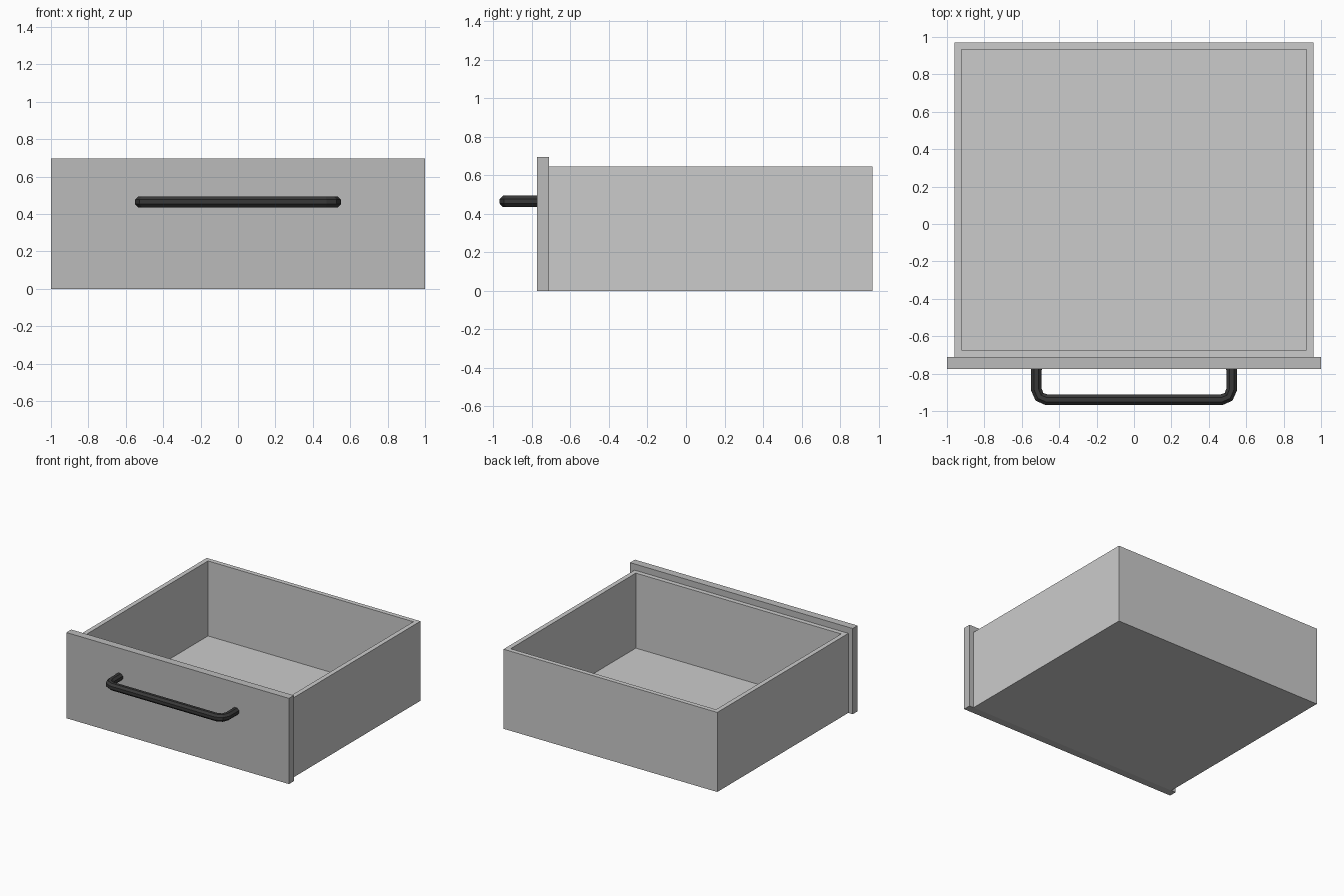
import bpy, bmesh
from math import sin, cos, pi
from mathutils import Vector

if "Cube" in bpy.data.objects:
    bpy.data.objects.remove(bpy.data.objects["Cube"])


def material(name, grey):
    m = bpy.data.materials.new(name)
    m.diffuse_color = (grey, grey, grey, 1)
    m.use_nodes = True
    m.node_tree.nodes["Principled BSDF"].inputs["Base Color"].default_value = m.diffuse_color
    return m


def add_object(name, bm, mat=None):
    bmesh.ops.recalc_face_normals(bm, faces=bm.faces)
    me = bpy.data.meshes.new(name)
    bm.to_mesh(me)
    bm.free()
    ob = bpy.data.objects.new(name, me)
    bpy.context.collection.objects.link(ob)
    if mat:
        me.materials.append(mat)
    return ob


def block(x0, x1, y0, y1, z0, z1):
    bm = bmesh.new()
    bmesh.ops.create_cube(bm, size=1)
    for v in bm.verts:
        v.co = Vector((x1 if v.co.x > 0 else x0,
                       y1 if v.co.y > 0 else y0,
                       z1 if v.co.z > 0 else z0))
    return bm


# Drawer tray: inset the top face, then sink it to the floor
WALL, FLOOR, TOP = 0.053, 0.037, 0.646
bm = block(-0.96, 0.96, -0.711, 0.97, 0, TOP)
bm.normal_update()
top = max(bm.faces, key=lambda f: f.calc_center_median().z)
bmesh.ops.inset_region(bm, faces=[top], thickness=WALL)
sunk = bmesh.ops.extrude_discrete_faces(bm, faces=[top])["faces"][0]
bmesh.ops.translate(bm, verts=sunk.verts, vec=(0, 0, FLOOR - TOP))
add_object("drawer_tray", bm)

# Front panel, wider and taller than the tray
add_object("front_panel", block(-1, 1, -0.774, -0.711, 0, 0.696),
           material("panel_grey", 0.5))

# Bar handle: octagonal tube swept along a path with rounded corners
X, Y, Z, R, BEND, SIDES = 0.522, -0.94, 0.465, 0.03, 0.055, 8
left = [Vector((-X, -0.772, Z))]
for i in range(3):
    a = i * pi / 4
    left.append(Vector((-X + BEND - BEND * cos(a), Y + BEND - BEND * sin(a), Z)))
path = left + [Vector((-p.x, p.y, p.z)) for p in reversed(left)]

bm = bmesh.new()
rings = []
for i, p in enumerate(path):
    d_in = (p - path[max(i - 1, 0)]).normalized()
    d_out = (path[min(i + 1, len(path) - 1)] - p).normalized()
    tangent = (d_in + d_out).normalized()
    side = tangent.cross(Vector((0, 0, 1)))
    ring = []
    for k in range(SIDES):
        a = 2 * pi * (k + 0.5) / SIDES
        ring.append(bm.verts.new(p + R * 1.04 * (side * cos(a) + Vector((0, 0, sin(a))))))
    rings.append(ring)
for r0, r1 in zip(rings, rings[1:]):
    for k in range(SIDES):
        n = (k + 1) % SIDES
        bm.faces.new((r0[k], r0[n], r1[n], r1[k]))
bm.faces.new(rings[0])
bm.faces.new(rings[-1])
add_object("bar_handle", bm, material("handle_black", 0.04))
